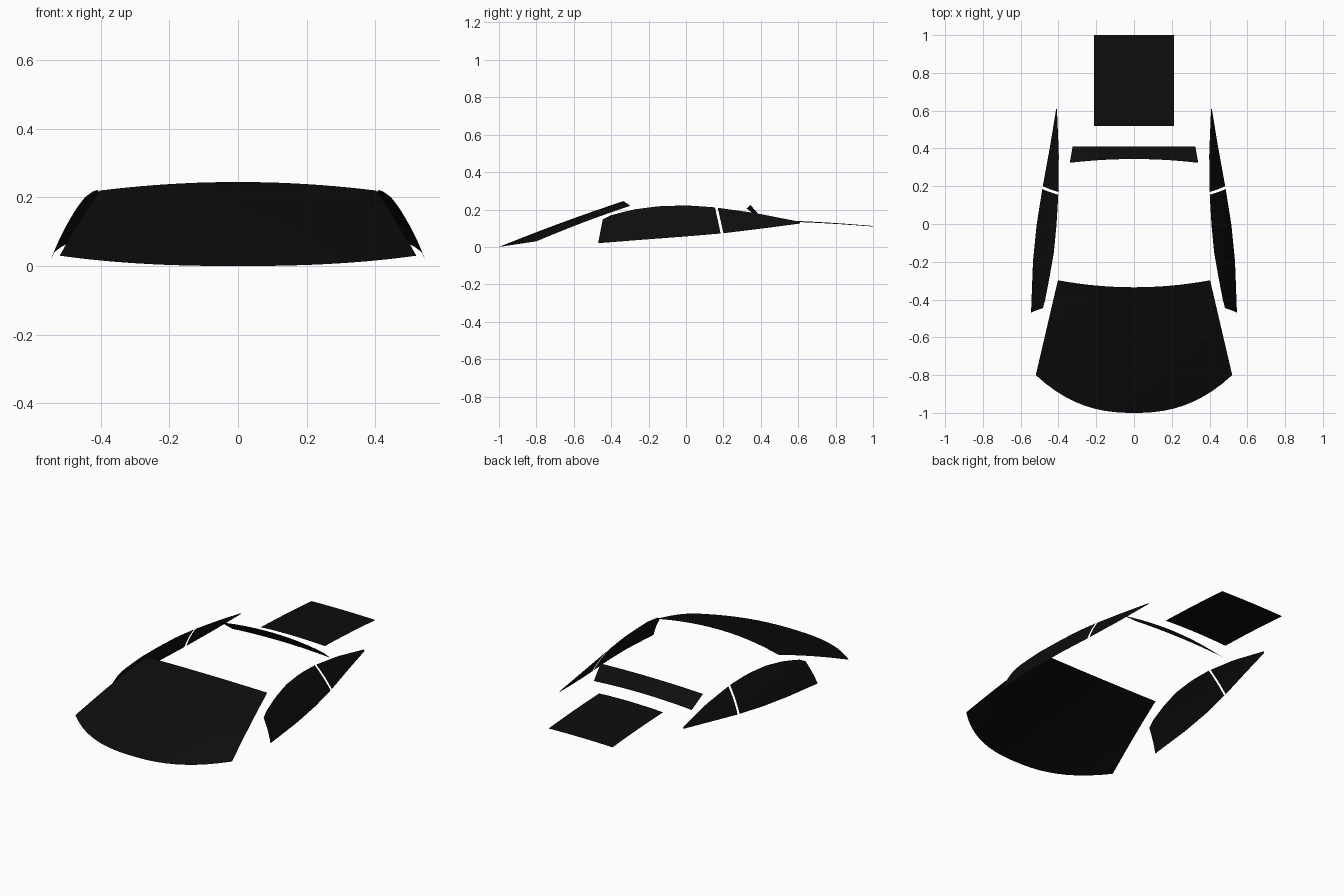
import bpy, bmesh, math
from mathutils import Vector

cube = bpy.data.objects.get("Cube")
if cube:
    bpy.data.objects.remove(cube, do_unlink=True)

# One dark glass colour for every pane
glass = bpy.data.materials.new("black glass")
glass.use_nodes = True
color = (0.004, 0.004, 0.004, 1)
glass.diffuse_color = color
glass.node_tree.nodes["Principled BSDF"].inputs["Base Color"].default_value = color


def pane(name, point, cols, rows, flip=False):
    """Curved sheet from point(u, v), both running from 0 to 1."""
    bm = bmesh.new()
    grid = [[bm.verts.new(point(i / cols, j / rows)) for i in range(cols + 1)]
            for j in range(rows + 1)]
    for j in range(rows):
        for i in range(cols):
            quad = [grid[j][i], grid[j][i + 1], grid[j + 1][i + 1], grid[j + 1][i]]
            bm.faces.new(quad[::-1] if flip else quad)
    mesh = bpy.data.meshes.new(name)
    bm.to_mesh(mesh)
    bm.free()
    mesh.materials.append(glass)
    for face in mesh.polygons:
        face.use_smooth = True
    obj = bpy.data.objects.new(name, mesh)
    bpy.context.collection.objects.link(obj)
    return obj


def along(path, y):
    """Point at depth y on a path of (x, y, z) points."""
    for a, b in zip(path, path[1:]):
        if y <= b[1]:
            break
    return Vector(a).lerp(Vector(b), (y - a[1]) / (b[1] - a[1]))


# Windscreen: bowed lower edge, gently arched upper edge
def windscreen(u, v):
    s = 2 * u - 1
    bow = abs(s) ** 2.4
    low = Vector((0.52 * s, -1 + 0.2 * bow, 0.03 * bow))
    high = Vector((0.403 * s, -0.335 + 0.037 * s * s, 0.245 - 0.025 * s * s))
    p = low.lerp(high, v)
    p.z += 0.006 * math.sin(math.pi * v)
    return p


pane("windscreen", windscreen, 20, 8)

# Side windows: sill and roof edges, split by a slanted gap
sill = [(0.545, -0.47, 0.02), (0.535, -0.2, 0.041), (0.515, 0, 0.056),
        (0.483, 0.2, 0.073), (0.443, 0.42, 0.1), (0.412, 0.61, 0.125)]
roof = [(0.482, -0.445, 0.147), (0.47, -0.4, 0.17), (0.447, -0.28, 0.2),
        (0.424, -0.15, 0.217), (0.41, 0, 0.222), (0.401, 0.15, 0.212),
        (0.398, 0.37, 0.181), (0.408, 0.61, 0.134)]


def side_window(name, side, front, back):
    def point(u, v):
        low = along(sill, front[0] + (back[0] - front[0]) * u)
        high = along(roof, front[1] + (back[1] - front[1]) * u)
        p = low.lerp(high, v)
        p.x += 0.006 * math.sin(math.pi * v) * (high.z - low.z) / 0.16
        p.x *= side
        return p
    pane(name, point, 14, 5, flip=side < 0)


for label, side in (("left", 1), ("right", -1)):
    side_window(label + "_door_window", side, (-0.47, -0.445), (0.185, 0.155))
    side_window(label + "_quarter_window", side, (0.2, 0.17), (0.61, 0.61))


# Narrow rear window behind the roof
def rear_window(u, v):
    s = 2 * u - 1
    high = Vector((0.34 * s, 0.344 - 0.02 * s * s, 0.224 - 0.018 * s * s))
    low = Vector((0.325 * s, 0.41, 0.15 - 0.012 * s * s))
    return high.lerp(low, v)


pane("rear_window", rear_window, 14, 2)


# Slightly crowned engine cover glass
def engine_cover(u, v):
    s = 2 * u - 1
    z = 0.142 - 0.03 * v + 0.003 * math.sin(math.pi * v) - 0.006 * s * s * (1 - 0.5 * v)
    return Vector((0.212 * s, 0.52 + 0.48 * v, z))


pane("engine_cover_glass", engine_cover, 8, 6)
